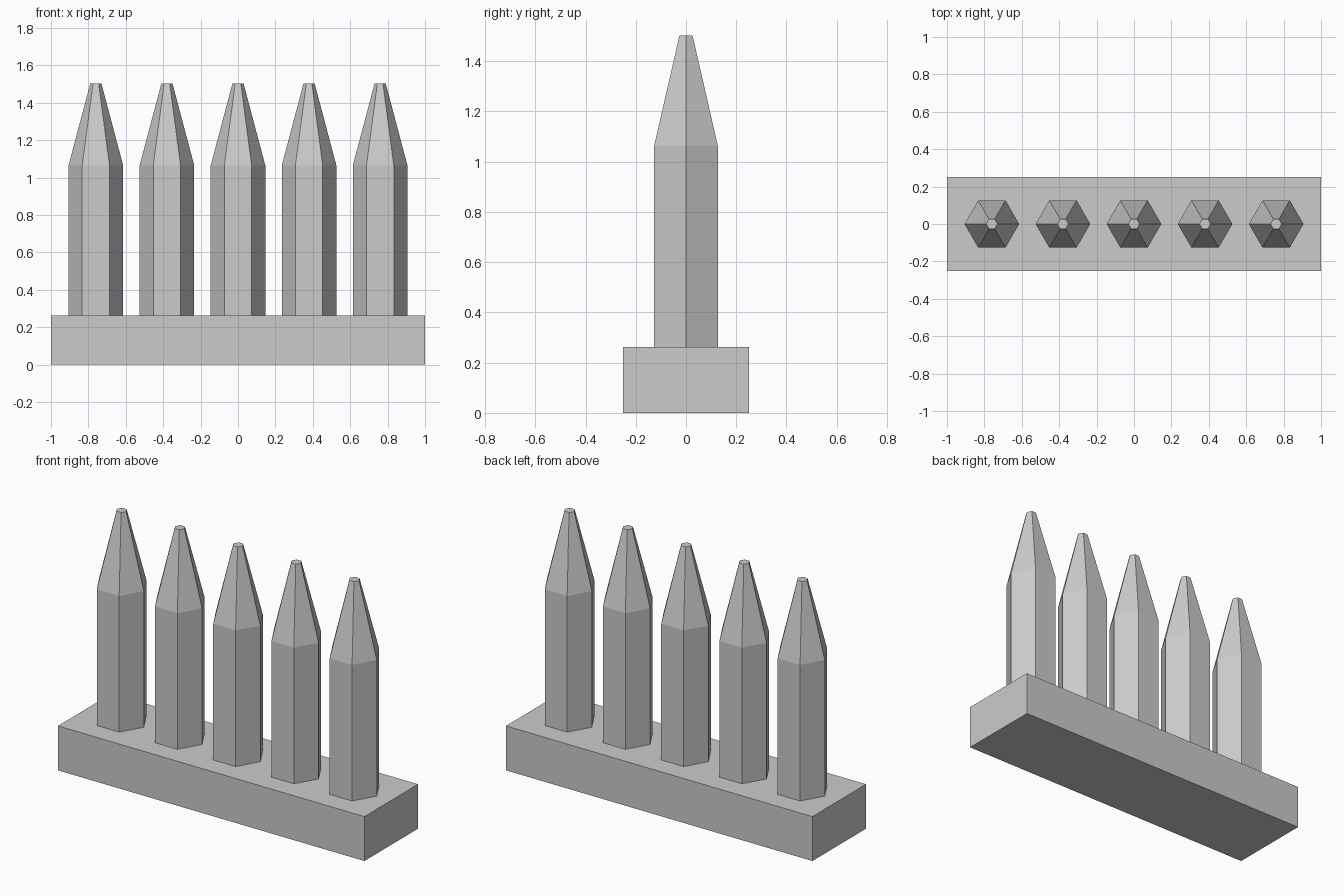
import bpy, bmesh, math

if "Cube" in bpy.data.objects:
    bpy.data.objects.remove(bpy.data.objects["Cube"])

BASE_H, SHOULDER_Z, TOP_Z = 0.262, 1.065, 1.503
BODY_R, TIP_R = 0.146, 0.030
SPACING = 0.38

grey = bpy.data.materials.new("plain_grey")
grey.diffuse_color = (0.6, 0.6, 0.6, 1.0)
grey.use_nodes = True
grey.node_tree.nodes["Principled BSDF"].inputs["Base Color"].default_value = grey.diffuse_color


def add_object(name, bm):
    bmesh.ops.recalc_face_normals(bm, faces=bm.faces)
    mesh = bpy.data.meshes.new(name)
    bm.to_mesh(mesh)
    bm.free()
    mesh.materials.append(grey)
    obj = bpy.data.objects.new(name, mesh)
    bpy.context.collection.objects.link(obj)
    return obj


# Rectangular base block
bm = bmesh.new()
bmesh.ops.create_cube(bm, size=1.0)
for v in bm.verts:
    v.co.x *= 2.0
    v.co.y *= 0.5
    v.co.z = (v.co.z + 0.5) * BASE_H
add_object("base", bm)


# Six-sided spike: straight shaft, tapered tip, flat end; corners point along x
def spike(name, x):
    bm = bmesh.new()
    rings = []
    for r, z in ((BODY_R, BASE_H), (BODY_R, SHOULDER_Z), (TIP_R, TOP_Z)):
        rings.append([bm.verts.new((r * math.cos(i * math.pi / 3),
                                    r * math.sin(i * math.pi / 3), z))
                      for i in range(6)])
    for low, high in zip(rings, rings[1:]):
        for i in range(6):
            j = (i + 1) % 6
            bm.faces.new((low[i], low[j], high[j], high[i]))
    bm.faces.new(rings[0][::-1])
    bm.faces.new(rings[-1])
    add_object(name, bm).location.x = x


# Row of five evenly spaced spikes
for n in range(5):
    spike(f"spike_{n + 1}", (n - 2) * SPACING)
